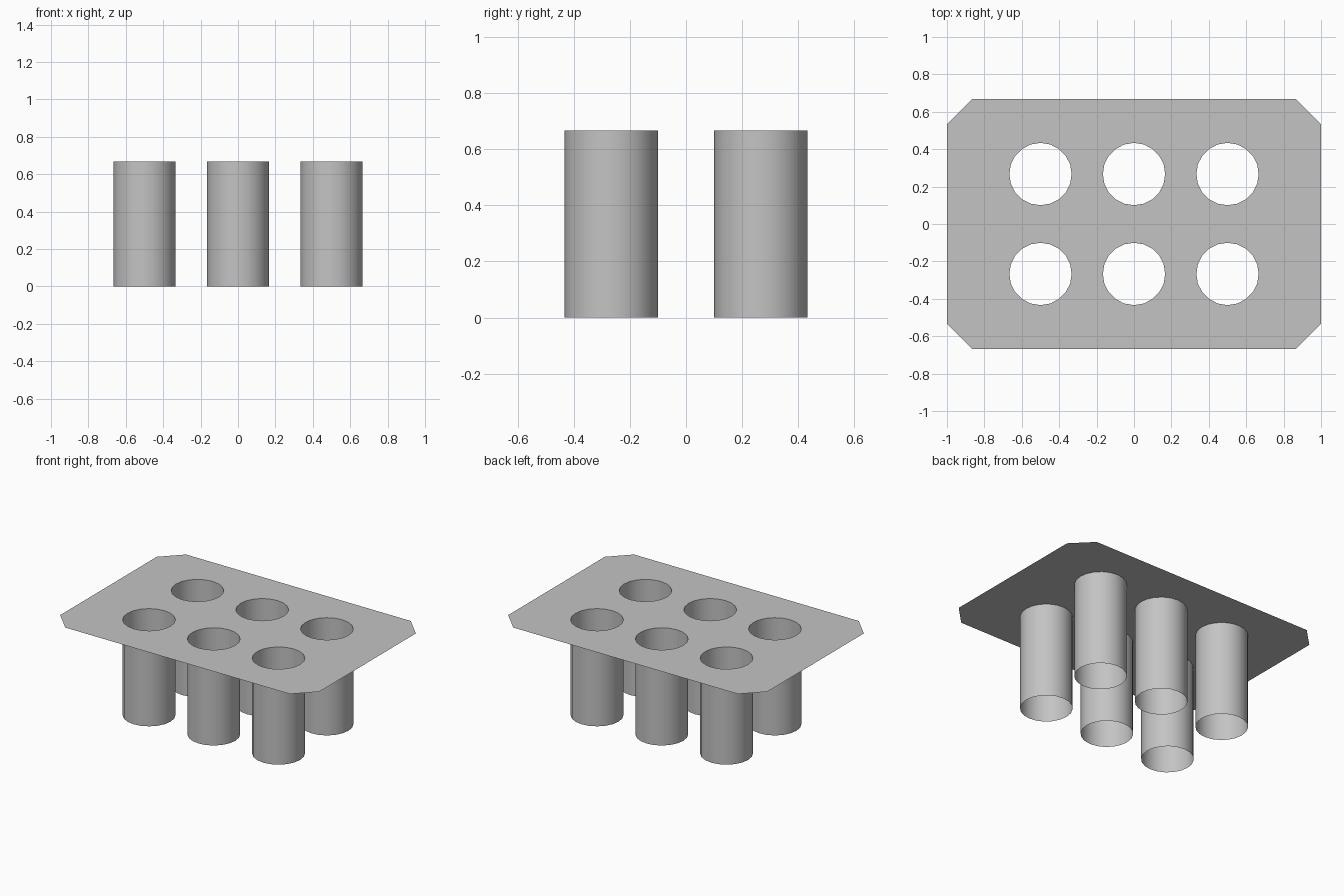
import bpy, bmesh
from math import cos, sin, pi

cube = bpy.data.objects.get("Cube")
if cube:
    bpy.data.objects.remove(cube, do_unlink=True)

SIDES = 20
RADIUS = 1 / 6
HEIGHT = 2 / 3
CENTRES = [(x, y) for x in (-0.5, 0, 0.5) for y in (-0.267, 0.267)]

grey = bpy.data.materials.new("plain_grey")
grey.use_nodes = True
colour = (0.55, 0.55, 0.55, 1)
grey.diffuse_color = colour
grey.node_tree.nodes["Principled BSDF"].inputs["Base Color"].default_value = colour


def finish(name, bm):
    mesh = bpy.data.meshes.new(name)
    bm.to_mesh(mesh)
    bm.free()
    mesh.materials.append(grey)
    obj = bpy.data.objects.new(name, mesh)
    bpy.context.collection.objects.link(obj)
    return obj


def ring(bm, points, z):
    return [bm.verts.new((x, y, z)) for x, y in points]


def loop_edges(bm, verts):
    return [bm.edges.new((a, b)) for a, b in zip(verts, verts[1:] + verts[:1])]


def circle(cx, cy):
    return [(cx + RADIUS * cos(2 * pi * i / SIDES),
             cy + RADIUS * sin(2 * pi * i / SIDES)) for i in range(SIDES)]


# Thin top plate: chamfered outline with six round holes
bm = bmesh.new()
corner = [(1, 0.533), (0.867, 0.667)]
outline = (corner + [(-x, y) for x, y in reversed(corner)]
           + [(-x, -y) for x, y in corner]
           + [(x, -y) for x, y in reversed(corner)])
edges = loop_edges(bm, ring(bm, outline, HEIGHT))
for centre in CENTRES:
    edges += loop_edges(bm, ring(bm, circle(*centre), HEIGHT))
bmesh.ops.triangle_fill(bm, edges=edges, use_beauty=True, normal=(0, 0, 1))
for face in bm.faces:
    face.normal_update()
    if face.normal.z < 0:
        face.normal_flip()
finish("top_plate", bm)

# Open tubes hanging below the holes
for number, centre in enumerate(CENTRES, 1):
    bm = bmesh.new()
    low = ring(bm, circle(*centre), 0)
    high = ring(bm, circle(*centre), HEIGHT)
    for i in range(SIDES):
        j = (i + 1) % SIDES
        bm.faces.new((low[i], low[j], high[j], high[i]))
    tube = finish(f"tube_{number}", bm)
    tube.data.shade_smooth()
